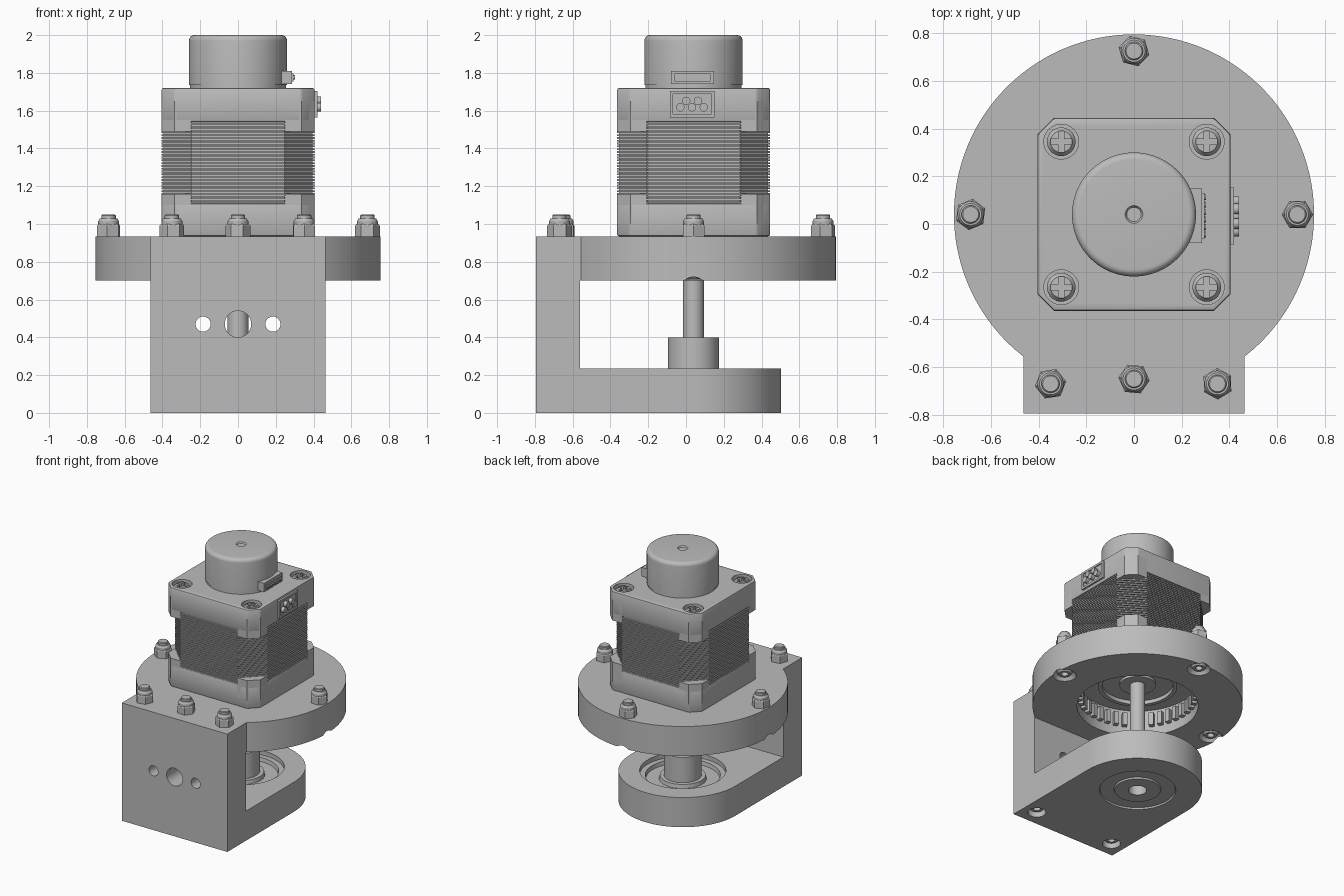
import bpy, bmesh, math
from math import pi, cos, sin
from mathutils import Matrix, Vector

if "Cube" in bpy.data.objects:
    bpy.data.objects.remove(bpy.data.objects["Cube"], do_unlink=True)

grey = bpy.data.materials.new("machined_grey")
grey.use_nodes = True
grey.diffuse_color = (0.5, 0.5, 0.5, 1)
grey.node_tree.nodes["Principled BSDF"].inputs["Base Color"].default_value = (0.5, 0.5, 0.5, 1)

CY = 0.04          # motor axis offset in y
HALF = 0.405       # half width of the motor
WIDE = 0.463       # half width of the bracket
FRONT, INNER = -0.795, -0.56


def finish(name, bm):
    bmesh.ops.recalc_face_normals(bm, faces=bm.faces)
    mesh = bpy.data.meshes.new(name)
    bm.to_mesh(mesh)
    bm.free()
    ob = bpy.data.objects.new(name, mesh)
    bpy.context.collection.objects.link(ob)
    mesh.materials.append(grey)
    return ob


def prism(name, outline, *spans):
    """Extrude an xy outline over each (z0, z1) span."""
    bm = bmesh.new()
    for z0, z1 in spans:
        face = bm.faces.new([bm.verts.new((x, y, z0)) for x, y in outline])
        ext = bmesh.ops.extrude_face_region(bm, geom=[face])
        verts = [v for v in ext["geom"] if isinstance(v, bmesh.types.BMVert)]
        bmesh.ops.translate(bm, verts=verts, vec=(0, 0, z1 - z0))
    return finish(name, bm)


def box(name, x0, x1, y0, y1, z0, z1):
    return prism(name, [(x0, y0), (x1, y0), (x1, y1), (x0, y1)], (z0, z1))


def lathe(name, profile, x=0, y=CY, segs=64, turn=0, closed=False):
    """Spin an (r, z) profile around a vertical axis."""
    bm = bmesh.new()
    pts = list(profile) + ([profile[0]] if closed else [])
    verts = [bm.verts.new((r, 0, z)) for r, z in pts]
    edges = [bm.edges.new(p) for p in zip(verts, verts[1:])]
    bmesh.ops.spin(bm, geom=verts + edges, cent=(0, 0, 0), axis=(0, 0, 1), angle=2 * pi, steps=segs)
    bmesh.ops.remove_doubles(bm, verts=bm.verts, dist=1e-5)
    bmesh.ops.transform(bm, matrix=Matrix.Translation((x, y, 0)) @ Matrix.Rotation(turn, 4, 'Z'), verts=bm.verts)
    return finish(name, bm)


def rod(name, r, z0, z1, x=0, y=CY, segs=40, turn=0):
    return lathe(name, [(0, z0), (r, z0), (r, z1), (0, z1)], x, y, segs, turn)


def apply(ob, kind, **settings):
    mod = ob.modifiers.new(kind.title(), kind)
    for key, value in settings.items():
        setattr(mod, key, value)
    bpy.context.view_layer.objects.active = ob
    bpy.ops.object.modifier_apply(modifier=mod.name)


def combine(ob, other, operation='DIFFERENCE'):
    apply(ob, 'BOOLEAN', object=other, operation=operation, solver='EXACT')
    bpy.data.objects.remove(other, do_unlink=True)


def lay(ob, axis, origin):
    """Turn a z-aligned part onto x or y and move it."""
    rot = Matrix.Rotation(pi / 2, 4, 'Y') if axis == 'x' else Matrix.Rotation(pi / 2, 4, 'X')
    ob.data.transform(Matrix.Translation(origin) @ rot)
    return ob


def arc(r, a0, a1, n):
    return [(r * cos(a0 + (a1 - a0) * i / n), CY + r * sin(a0 + (a1 - a0) * i / n)) for i in range(n + 1)]


def octagon(half, cut):
    inner = half - cut
    pts = []
    for sx, sy in ((1, 1), (-1, 1), (-1, -1), (1, -1)):
        pair = [(sx * half, CY + sy * inner), (sx * inner, CY + sy * half)]
        pts += pair if sx * sy > 0 else pair[::-1]
    return pts


# Bracket: round upper plate, front wall, round-ended lower plate
R = 0.755
join = math.acos(WIDE / R)
front_edge = [(-WIDE, FRONT), (WIDE, FRONT)]
bracket = prism("bracket", arc(R, -join, pi + join, 96) + front_edge, (0.70, 0.935))
combine(bracket, box("wall", -WIDE, WIDE, FRONT, INNER, 0.1, 0.8), 'UNION')
combine(bracket, prism("lower", arc(WIDE, 0, pi, 64) + front_edge, (0, 0.235)), 'UNION')

# Openings for motor, bearing, cables and bolts
combine(bracket, rod("motor_cut", 0.435, 0.6, 0.91, segs=80))
combine(bracket, rod("bearing_cut", 0.31, -0.1, 0.4, segs=80))
for x, r in ((0, 0.07), (-0.185, 0.04), (0.185, 0.04)):
    combine(bracket, lay(rod("cable_cut", r, -0.3, 0.3, 0, 0), 'y', (x, -0.68, 0.47)))
ring_bolts = [(0.685, CY), (-0.685, CY), (0, CY + 0.685)]
corner_bolts = [(-0.35, -0.67), (0.35, -0.67)]
for x, y in ring_bolts:
    combine(bracket, lathe("sink_cut", [(0, 0.69), (0.0925, 0.69), (0.055, 0.74), (0, 0.74)], x, y, 40))
for x, y in corner_bolts:
    combine(bracket, rod("bore_cut", 0.065, -0.1, 0.09, x, y))

# Bolts: socket head below, lock nut and stud above
for i, (x, y) in enumerate(ring_bolts + corner_bolts + [(0, -0.65)]):
    lathe(f"nut_{i}", [(0, 0.93), (0.066, 0.93), (0.066, 0.99), (0.058, 1.0), (0, 1.0)], x, y, 6, i * 0.4)
    lathe(f"nut_collar_{i}", [(0.055, 0.99), (0.055, 1.015), (0.046, 1.03), (0.03, 1.03)], x, y, 32)
    lathe(f"stud_{i}", [(0, 0.95), (0.038, 0.95), (0.038, 1.045), (0.033, 1.05), (0, 1.05)], x, y, 32)
    if i < 5:
        z = 0.71 if i < 3 else 0.03
        lathe(f"bolt_head_{i}", [(0, z + 0.03), (0.025, z + 0.03), (0.025, z), (0.045, z), (0.056, z + 0.015),
                                 (0.056, z + 0.07)], x, y, 32)

# Bearing in the lower plate, with hub and shaft
lathe("bearing", [(0.065, 0), (0.165, 0), (0.17, 0.012), (0.27, 0.012), (0.275, 0), (0.312, 0), (0.312, 0.2),
                  (0.27, 0.2), (0.265, 0.17), (0.17, 0.17), (0.165, 0.2), (0.065, 0.2)], segs=80, closed=True)
rod("hub", 0.135, 0.19, 0.40, segs=64)
rod("shaft", 0.055, 0.1, 0.93)

# Toothed ring and motor pilot inside the upper plate
bm = bmesh.new()
for i in range(40):
    m = Matrix.Translation((0, CY, 0)) @ Matrix.Rotation(i * pi / 20, 4, 'Z') @ Matrix.Translation((0.418, 0, 0.82))
    bmesh.ops.create_cube(bm, size=1, matrix=m @ Matrix.Diagonal((0.04, 0.034, 0.1, 1)))
finish("ring_teeth", bm)
lathe("motor_pilot", [(0.43, 0.905), (0.285, 0.905), (0.285, 0.86), (0.255, 0.86), (0.255, 0.89),
                      (0.13, 0.89), (0.13, 0.87), (0.05, 0.87)])

# Motor end caps with raised corner tabs
tab = [(0.25, 0.25), (HALF, 0.25), (HALF, 0.335), (0.335, HALF), (0.25, HALF)]
caps = []
for name, span, tab_span in (("motor_base", (0.935, 1.11), (1.0, 1.16)), ("motor_cap", (1.54, 1.72), (1.49, 1.65))):
    cap = prism(name, octagon(HALF, 0.07), span)
    apply(cap, 'BEVEL', width=0.01, segments=2, limit_method='ANGLE')
    for sx in (1, -1):
        for sy in (1, -1):
            prism(f"{name}_tab", [(sx * x, CY + sy * y) for x, y in tab], tab_span)
    caps.append(cap)

# Laminated core: thin sheets around a slightly smaller block
prism("core", octagon(HALF - 0.01, 0.15), (1.10, 1.55))
sheets = 29
pitch = 0.43 / sheets
prism("core_sheets", octagon(HALF, 0.155),
      *[(1.11 + i * pitch, 1.11 + (i + 0.6) * pitch) for i in range(sheets)])

# Cap screws with cross slots in counterbores
for sx in (1, -1):
    for sy in (1, -1):
        x, y = sx * 0.305, CY + sy * 0.305
        combine(caps[1], rod("screw_cut", 0.073, 1.67, 1.8, x, y))
        screw = lathe("cap_screw", [(0, 1.66), (0.06, 1.66), (0.06, 1.695), (0.045, 1.715), (0, 1.718)], x, y, 40)
        for a, b in ((0.045, 0.012), (0.012, 0.045)):
            combine(screw, box("slot_cut", x - a, x + a, y - b, y + b, 1.69, 1.8))

# Encoder housing with rounded rim and centre dimple
rim = [(0.23 + 0.03 * cos(t * pi / 12), 1.97 + 0.03 * sin(t * pi / 12)) for t in range(7)]
lathe("encoder", [(0.255, 1.70), (0.255, 1.735), (0.26, 1.735)] + rim +
      [(0.037, 2.0), (0.03, 1.99), (0, 1.99)], segs=80)

# Encoder socket: shell, face and six pins
box("encoder_socket", 0.2, 0.285, -0.08, 0.148, 1.74, 1.81)
box("encoder_socket_face", 0.28, 0.295, -0.062, 0.13, 1.755, 1.797)
for i in range(6):
    lay(rod("encoder_pin", 0.012, 0, 0.012, 0, 0, 16), 'x', (0.29, -0.044 + i * 0.0312, 1.776))

# Power socket: recessed shell with round pins
socket = box("power_socket", 0.39, 0.42, -0.085, 0.152, 1.565, 1.705)
combine(socket, box("socket_cut", 0.412, 0.5, -0.068, 0.135, 1.582, 1.688))
for i in range(5):
    lay(rod("power_pin", 0.022, 0, 0.04, 0, 0, 20), 'x', (0.4, -0.03 + i * 0.031, 1.618 + (i % 2) * 0.034))

# Smooth round walls, keep edges sharp
for ob in bpy.context.scene.objects:
    ob.select_set(ob.type == 'MESH')
bpy.ops.object.shade_smooth_by_angle(angle=math.radians(30))
